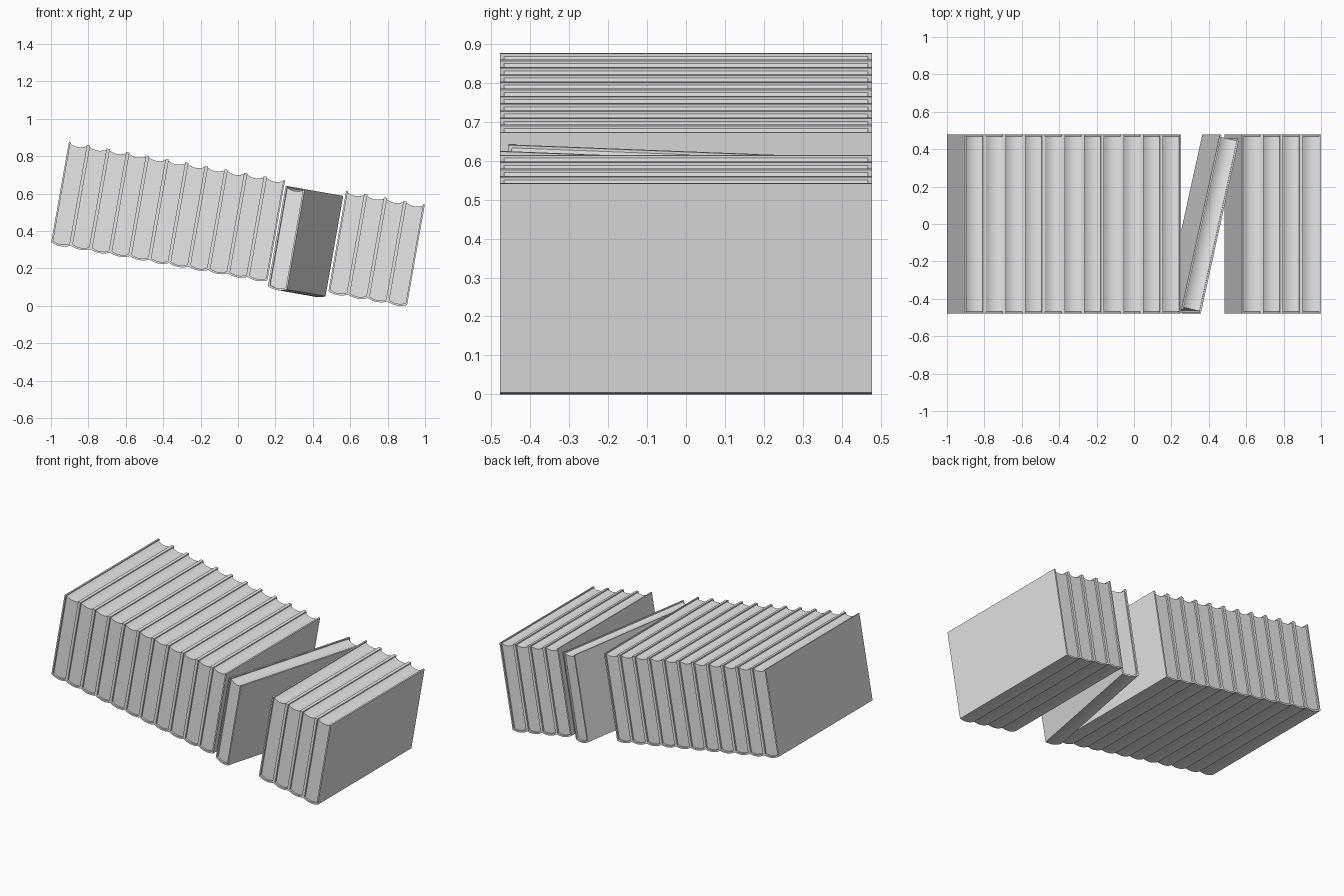
import bpy, bmesh, math
from mathutils import Matrix, Vector

cube = bpy.data.objects.get("Cube")
if cube:
    bpy.data.objects.remove(cube, do_unlink=True)

# One plain grey for everything
grey = bpy.data.materials.new("light_grey")
grey.use_nodes = True
grey.diffuse_color = (0.8, 0.8, 0.8, 1)
grey.node_tree.nodes["Principled BSDF"].inputs["Base Color"].default_value = (0.8, 0.8, 0.8, 1)

THICK, HEIGHT, DEPTH = 0.1067, 0.545, 0.956   # book size
BOARD, RECESS = 0.009, 0.011                  # cover thickness, page inset
TILT = math.radians(10)
YAW = math.radians(-12.6)


def arc(half, z, sag, steps=10):
    """Shallow curve from -half to +half, hanging sag below z."""
    ts = [2 * i / steps - 1 for i in range(steps + 1)]
    return [(half * t, z - sag * (1 - t * t)) for t in ts]


def extruded(name, outline, depth):
    """Extrude an x-z outline along y into a centred solid."""
    bm = bmesh.new()
    face = bm.faces.new([bm.verts.new((x, -depth / 2, z)) for x, z in outline])
    res = bmesh.ops.extrude_face_region(bm, geom=[face], use_keep_orig=True)
    verts = [g for g in res["geom"] if isinstance(g, bmesh.types.BMVert)]
    bmesh.ops.translate(bm, verts=verts, vec=(0, depth, 0))
    bmesh.ops.recalc_face_normals(bm, faces=bm.faces)
    mesh = bpy.data.meshes.new(name)
    bm.to_mesh(mesh)
    bm.free()
    mesh.materials.append(grey)
    return mesh


# Cover: two boards joined by a rounded spine underneath
half, inner = THICK / 2, THICK / 2 - BOARD
cover_outline = (arc(half, 0, 0.012) + [(half, HEIGHT), (inner, HEIGHT)]
                 + arc(inner, BOARD, 0.011)[::-1]
                 + [(-inner, HEIGHT), (-half, HEIGHT)])
cover_mesh = extruded("cover", cover_outline, DEPTH)

# Pages: block with rounded bottom and hollow fore edge
page_outline = arc(inner, BOARD, 0.011) + arc(inner, HEIGHT - 0.007, 0.012)[::-1]
page_mesh = extruded("pages", page_outline, DEPTH - 2 * RECESS)

row = Matrix.Translation((-1, 0, 0.339)) @ Matrix.Rotation(TILT, 4, "Y")


def add_book(label, u, w=0, yaw=0):
    """Place one book at distance u along the sloping row."""
    place = row @ Matrix.Translation((u, 0, w)) @ Matrix.Rotation(yaw, 4, "Z")
    made = []
    for part, mesh in (("cover", cover_mesh), ("pages", page_mesh)):
        ob = bpy.data.objects.new(f"{label}_{part}", mesh)
        bpy.context.collection.objects.link(ob)
        ob.matrix_world = place
        made.append(ob)
    return made


# The turned book, sunk slightly below the row; shade the shared meshes here
turned = add_book("turned_book", 1.338, -0.03, YAW)
bpy.ops.object.select_all(action="DESELECT")
for ob in turned:
    ob.select_set(True)
bpy.context.view_layer.objects.active = turned[0]
bpy.ops.object.shade_smooth_by_angle(angle=math.radians(30))

# Long group and short group of aligned books
for i in range(11):
    add_book(f"long_group_book_{i + 1}", half + i * THICK)
for i in range(4):
    add_book(f"short_group_book_{i + 1}", 1.932 - half - i * THICK)

# Stand on the floor and centre
bpy.context.view_layer.update()
books = [o for o in bpy.context.collection.objects if o.data in (cover_mesh, page_mesh)]
pts = [o.matrix_world @ v.co for o in books for v in o.data.vertices]
xs = [p.x for p in pts]
shift = Vector((-(min(xs) + max(xs)) / 2, 0, -min(p.z for p in pts)))
for o in books:
    o.matrix_world = Matrix.Translation(shift) @ o.matrix_world
